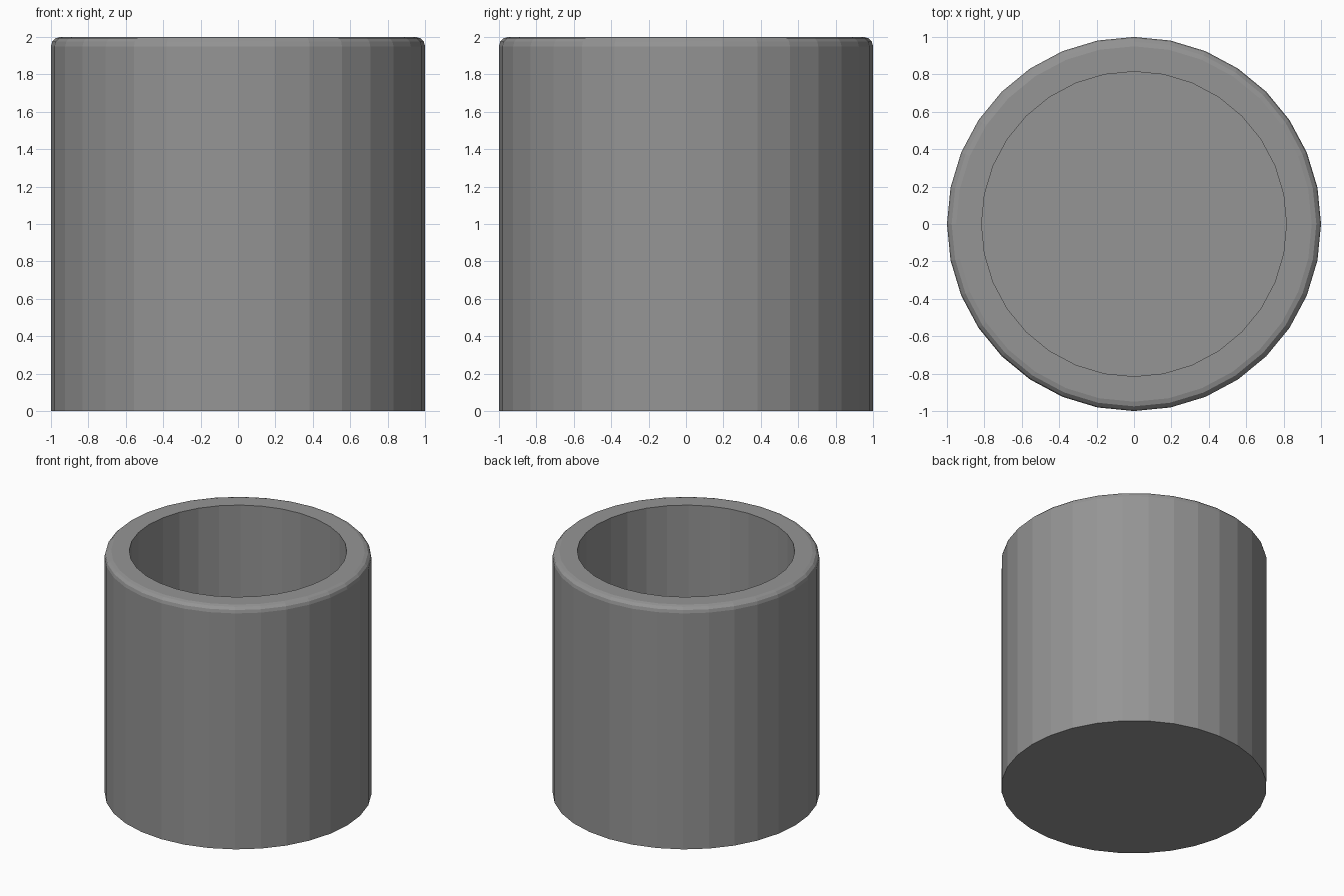
import bpy, bmesh
from math import sin, cos, pi

if "Cube" in bpy.data.objects:
    bpy.data.objects.remove(bpy.data.objects["Cube"])

SIDES = 32
WALL_R, INNER_R, HEIGHT, FLOOR, ROUND = 1.0, 0.815, 2.0, 0.185, 0.05

# Profile from outer base, over the rounded rim, down to the inner floor
profile = [(WALL_R, 0.0)]
for i in range(4):
    a = i / 3 * pi / 2
    profile.append((WALL_R - ROUND + ROUND * cos(a), HEIGHT - ROUND + ROUND * sin(a)))
profile += [(INNER_R, HEIGHT), (INNER_R, FLOOR)]

# Sweep the profile around z, then cap the base and the inner floor
bm = bmesh.new()
rings = [[bm.verts.new((r * cos(2 * pi * k / SIDES), r * sin(2 * pi * k / SIDES), z))
          for k in range(SIDES)] for r, z in profile]
for lower, upper in zip(rings, rings[1:]):
    for k in range(SIDES):
        n = (k + 1) % SIDES
        bm.faces.new((lower[k], lower[n], upper[n], upper[k]))
bm.faces.new(rings[0][::-1])
bm.faces.new(rings[-1])
bmesh.ops.recalc_face_normals(bm, faces=bm.faces[:])

mesh = bpy.data.meshes.new("cup")
bm.to_mesh(mesh)
bm.free()

# Dark grey finish
grey = bpy.data.materials.new("dark_grey")
grey.diffuse_color = (0.3, 0.3, 0.3, 1.0)
grey.use_nodes = True
grey.node_tree.nodes["Principled BSDF"].inputs["Base Color"].default_value = grey.diffuse_color
mesh.materials.append(grey)
bpy.context.collection.objects.link(bpy.data.objects.new("cup", mesh))
